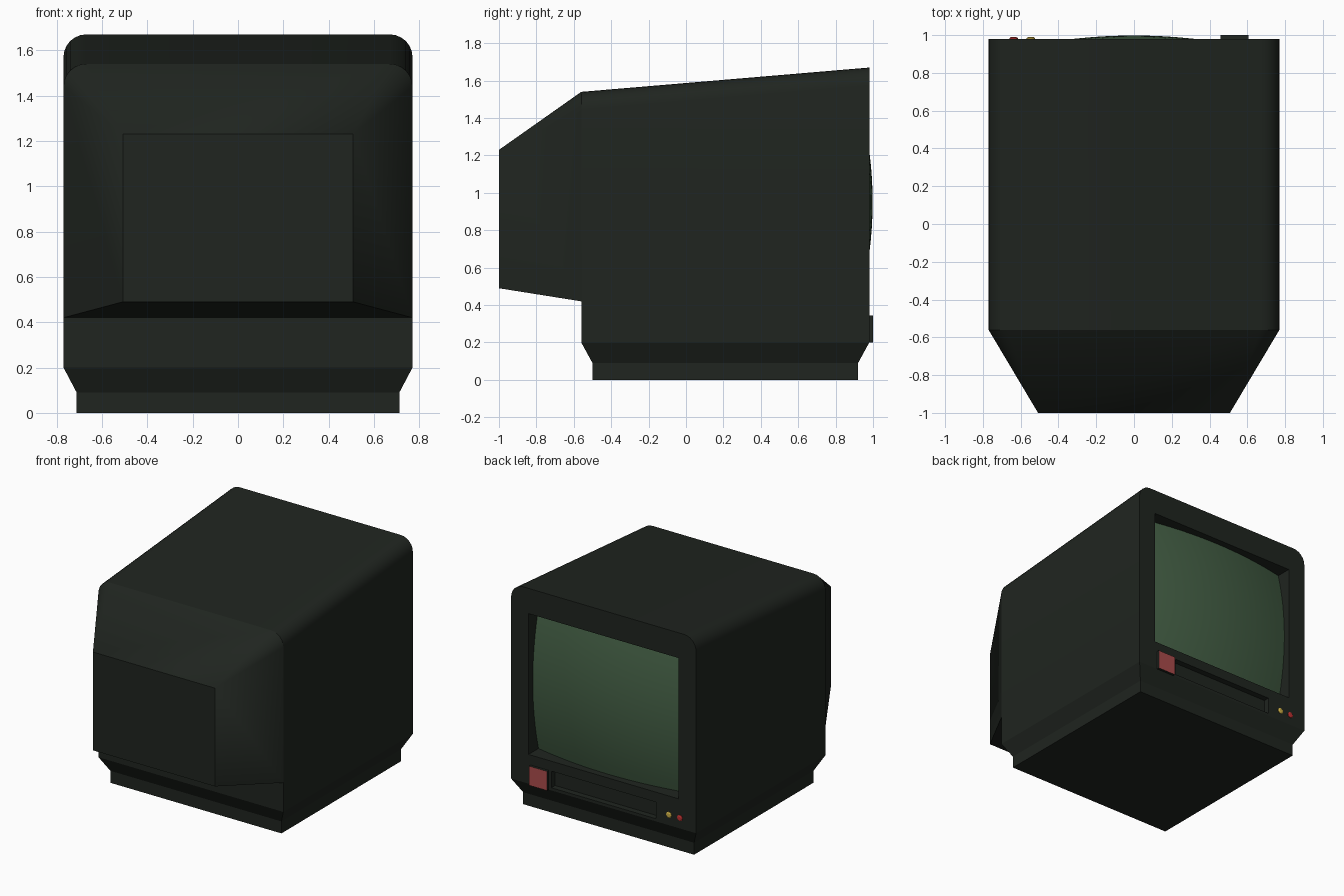
import bpy, bmesh, math

if "Cube" in bpy.data.objects:
    bpy.data.objects.remove(bpy.data.objects["Cube"])

def material(name, rgb):
    m = bpy.data.materials.new(name)
    m.diffuse_color = (*rgb, 1)
    m.use_nodes = True
    m.node_tree.nodes["Principled BSDF"].inputs["Base Color"].default_value = m.diffuse_color
    return m

CASE = material("dark_case", (0.014, 0.018, 0.014))
GLASS = material("green_glass", (0.055, 0.11, 0.057))
RED = material("red_plate", (0.40, 0.07, 0.07))
LED_RED = material("red_lamp", (0.5, 0.03, 0.03))
LED_YELLOW = material("yellow_lamp", (0.6, 0.42, 0.06))

def finish(name, bm, mat, smooth=False):
    bmesh.ops.remove_doubles(bm, verts=bm.verts, dist=1e-5)
    bmesh.ops.recalc_face_normals(bm, faces=bm.faces)
    me = bpy.data.meshes.new(name)
    bm.to_mesh(me)
    bm.free()
    ob = bpy.data.objects.new(name, me)
    bpy.context.collection.objects.link(ob)
    me.materials.append(mat)
    if smooth:
        shade(ob)
    return ob

def activate(ob):
    bpy.ops.object.select_all(action='DESELECT')
    ob.select_set(True)
    bpy.context.view_layer.objects.active = ob

def shade(ob):
    activate(ob)
    bpy.ops.object.shade_smooth_by_angle(angle=math.radians(30))

def loft(name, rings, mat, cap_first=True, cap_last=True, smooth=False):
    bm = bmesh.new()
    vs = [[bm.verts.new(p) for p in r] for r in rings]
    n = len(vs[0])
    for a, b in zip(vs, vs[1:]):
        for i in range(n):
            j = (i + 1) % n
            bm.faces.new((a[i], a[j], b[j], b[i]))
    if cap_first:
        bm.faces.new(vs[0])
    if cap_last:
        bm.faces.new(vs[-1])
    return finish(name, bm, mat, smooth)

def arch(y, hw, z0, z1, r, seg=6):
    """Upright outline with rounded top corners."""
    pts = [(-hw, y, z0), (hw, y, z0)]
    for cx, start in ((hw - r, 0), (r - hw, 90)):
        for i in range(seg + 1):
            a = math.radians(start + 90 * i / seg)
            pts.append((cx + r * math.cos(a), y, z1 - r + r * math.sin(a)))
    return pts

def flat(z, hw, y0, y1):
    return [(-hw, y0, z), (hw, y0, z), (hw, y1, z), (-hw, y1, z)]

def box(name, x, y, z, mat):
    return loft(name, [flat(h, (x[1] - x[0]) / 2, *y) for h in z], mat)

# Main case, rising toward the screen
case = loft("main_case", [arch(-0.56, 0.77, 0.20, 1.54, 0.1),
                          arch(0.98, 0.77, 0.20, 1.67, 0.1)], CASE)

# Screen opening and drive slot
for x, y, z in (((-0.625, 0.625), (0.85, 1.1), (0.42, 1.48)),
                ((-0.435, 0.435), (0.935, 1.1), (0.22, 0.345))):
    cutter = box("cutter", x, y, z, CASE)
    mod = case.modifiers.new("cut", 'BOOLEAN')
    mod.object = cutter
    mod.solver = 'EXACT'
    activate(case)
    bpy.ops.object.modifier_apply(modifier=mod.name)
    bpy.data.objects.remove(cutter)
shade(case)

# Tapered tube housing at the rear
loft("tube_housing", [arch(-0.56, 0.77, 0.42, 1.54, 0.1),
                      arch(-1.0, 0.508, 0.49, 1.23, 1e-6)],
     CASE, cap_first=False, smooth=True)

# Stepped base
loft("base", [flat(0, 0.712, -0.50, 0.92), flat(0.09, 0.712, -0.50, 0.92),
              flat(0.20, 0.77, -0.56, 0.98)], CASE, cap_last=False)

# Bulging screen
bm = bmesh.new()
bmesh.ops.create_grid(bm, x_segments=16, y_segments=16, size=1)
for v in bm.verts:
    u, w = v.co.x, v.co.y
    v.co = (0.625 * u, 0.998 - 0.068 * (u * u + w * w), 0.95 + 0.53 * w)
bmesh.ops.recalc_face_normals(bm, faces=bm.faces)
if sum(f.normal.y for f in bm.faces) < 0:
    bmesh.ops.reverse_faces(bm, faces=bm.faces)
me = bpy.data.meshes.new("screen")
bm.to_mesh(me)
bm.free()
screen = bpy.data.objects.new("screen", me)
bpy.context.collection.objects.link(screen)
me.materials.append(GLASS)
shade(screen)

# Square plate with a red front face
plate = box("square_plate", (-0.075, 0.075), (0.97, 1.0), (0.20, 0.345), CASE)
plate.location.x = 0.532
plate.data.materials.append(RED)
for p in plate.data.polygons:
    if p.normal.y > 0.9:
        p.material_index = 1

# Indicator lamps
for name, x, mat in (("yellow_lamp", -0.546, LED_YELLOW), ("red_lamp", -0.637, LED_RED)):
    ring = lambda y, r: [(x + r * math.cos(i * math.pi / 6), y,
                          0.28 + r * math.sin(i * math.pi / 6)) for i in range(12)]
    loft(name, [ring(0.96, 0.022), ring(0.985, 0.022), ring(0.99, 0.014)], mat, smooth=True)
